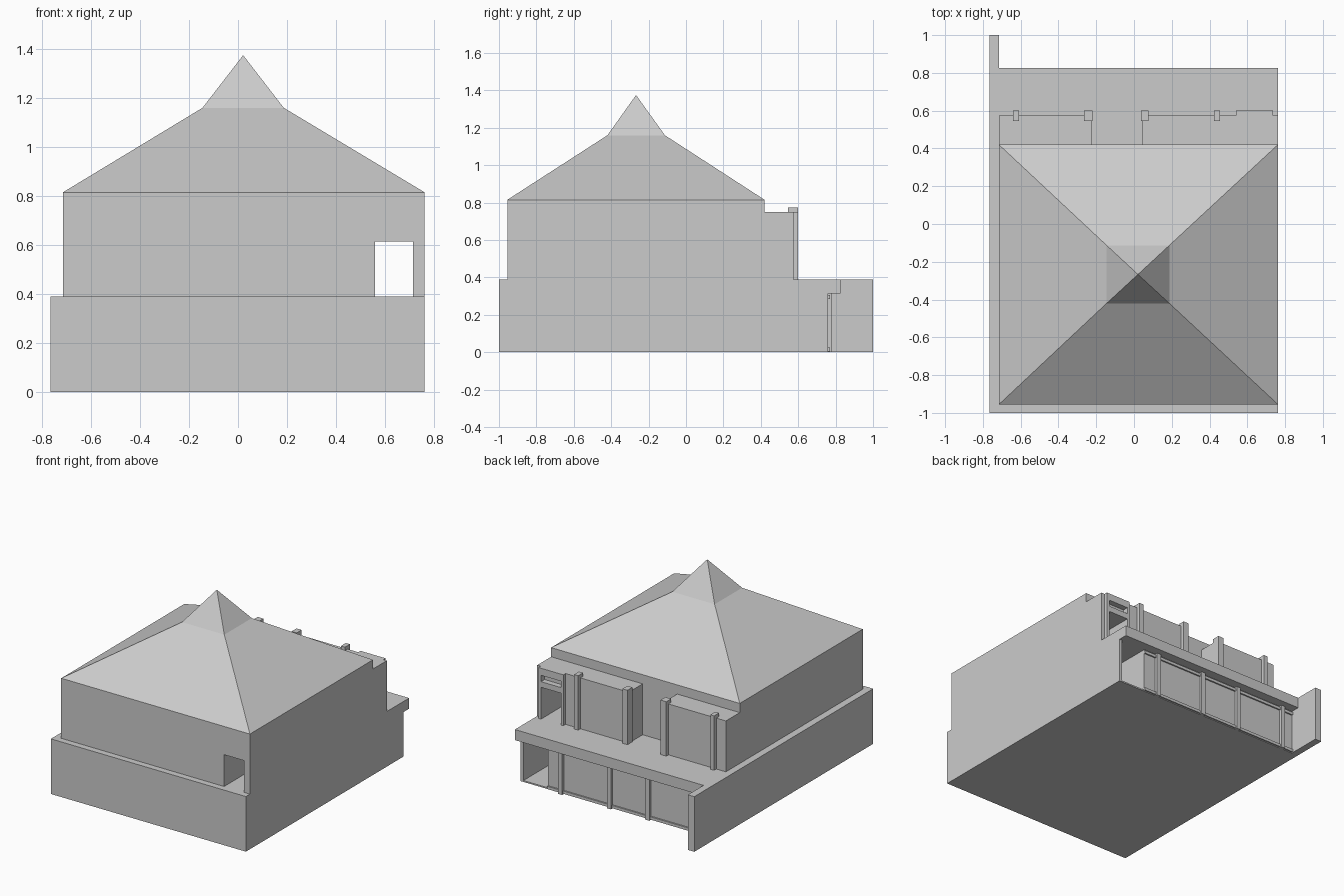
import bpy
import bmesh
from mathutils import Vector

cube = bpy.data.objects.get("Cube")
if cube:
    bpy.data.objects.remove(cube, do_unlink=True)

# One plain grey for the whole building
grey = bpy.data.materials.new("plain_grey")
grey.use_nodes = True
colour = (0.6, 0.6, 0.6, 1)
grey.diffuse_color = colour
grey.node_tree.nodes["Principled BSDF"].inputs["Base Color"].default_value = colour


def finish(name, bm):
    bmesh.ops.recalc_face_normals(bm, faces=bm.faces)
    mesh = bpy.data.meshes.new(name)
    bm.to_mesh(mesh)
    bm.free()
    mesh.materials.append(grey)
    ob = bpy.data.objects.new(name, mesh)
    bpy.context.collection.objects.link(ob)
    return ob


def extrude(name, points, offset):
    """Closed outline pushed along an offset vector."""
    bm = bmesh.new()
    face = bm.faces.new([bm.verts.new(p) for p in points])
    side = bmesh.ops.extrude_face_region(bm, geom=[face])["geom"]
    verts = [v for v in side if isinstance(v, bmesh.types.BMVert)]
    bmesh.ops.translate(bm, verts=verts, vec=Vector(offset))
    return finish(name, bm)


def box(name, x, y, z):
    outline = [(x[0], y[0], z[0]), (x[1], y[0], z[0]), (x[1], y[1], z[0]), (x[0], y[1], z[0])]
    return extrude(name, outline, (0, 0, z[1] - z[0]))


def combine(ob, other, operation):
    """Bake a boolean and drop the helper."""
    mod = ob.modifiers.new("boolean", "BOOLEAN")
    mod.operation, mod.solver, mod.object = operation, "EXACT", other
    graph = bpy.context.evaluated_depsgraph_get()
    mesh = bpy.data.meshes.new_from_object(ob.evaluated_get(graph))
    ob.modifiers.clear()
    ob.data = mesh
    bpy.data.objects.remove(other, do_unlink=True)


# Ground storey: side profile with the terrace overhanging the rear wall
profile = [(-1, 0), (0.76, 0), (0.76, 0.315), (0.825, 0.315), (0.825, 0.39), (-1, 0.39)]
ground = extrude("ground_storey", [(-0.765, y, z) for y, z in profile], (1.527, 0, 0))
combine(ground, box("fin", (-0.765, -0.715), (0.6, 1), (0, 0.39)), "UNION")
combine(ground, box("recess", (0.55, 0.74), (-0.2, 0.9), (0.01, 0.315)), "DIFFERENCE")

# Upper storey: plan with a rear notch and a projecting portal
plan = [(-0.715, -0.955), (0.762, -0.955), (0.762, 0.575), (0.735, 0.575), (0.735, 0.6),
        (0.54, 0.6), (0.54, 0.575), (0.045, 0.575), (0.045, 0.42), (-0.225, 0.42),
        (-0.225, 0.575), (-0.715, 0.575)]
upper = extrude("upper_storey", [(x, y, 0.39) for x, y in plan], (0, 0, 0.36))
combine(upper, box("passage", (0.56, 0.715), (-1.1, 0.8), (0.3, 0.615)), "DIFFERENCE")
combine(upper, box("slot", (0.56, 0.715), (0.56, 0.8), (0.655, 0.7)), "DIFFERENCE")

# Rear columns on both floors
for i, (x, w) in enumerate([(-0.625, 0.03), (-0.243, 0.045), (0.058, 0.04), (0.44, 0.032)]):
    box(f"upper_column_{i + 1}", (x - w / 2, x + w / 2), (0.545, 0.6), (0.39, 0.775))
    box(f"ground_column_{i + 1}", (x - 0.016, x + 0.016), (0.75, 0.78), (0.0, 0.316))

# Rails along the foot and head of the ground rear wall
for name, z in (("foot_rail", (0.005, 0.025)), ("head_rail", (0.285, 0.305))):
    box(name, (-0.72, 0.55), (0.75, 0.77), z)

# Roof: fascia, shallow hip, steep cap and apex
bm = bmesh.new()
levels = [(-0.715, 0.762, -0.955, 0.42, 0.75), (-0.715, 0.762, -0.955, 0.42, 0.815),
          (-0.145, 0.187, -0.42, -0.113, 1.16)]
rings = [[bm.verts.new(p) for p in ((a, c, z), (b, c, z), (b, d, z), (a, d, z))]
         for a, b, c, d, z in levels]
apex = bm.verts.new((0.021, -0.267, 1.375))
bm.faces.new(rings[0])
for k in range(4):
    n = (k + 1) % 4
    for low, high in zip(rings, rings[1:]):
        bm.faces.new((low[k], low[n], high[n], high[k]))
    bm.faces.new((rings[-1][k], rings[-1][n], apex))
finish("roof", bm)
